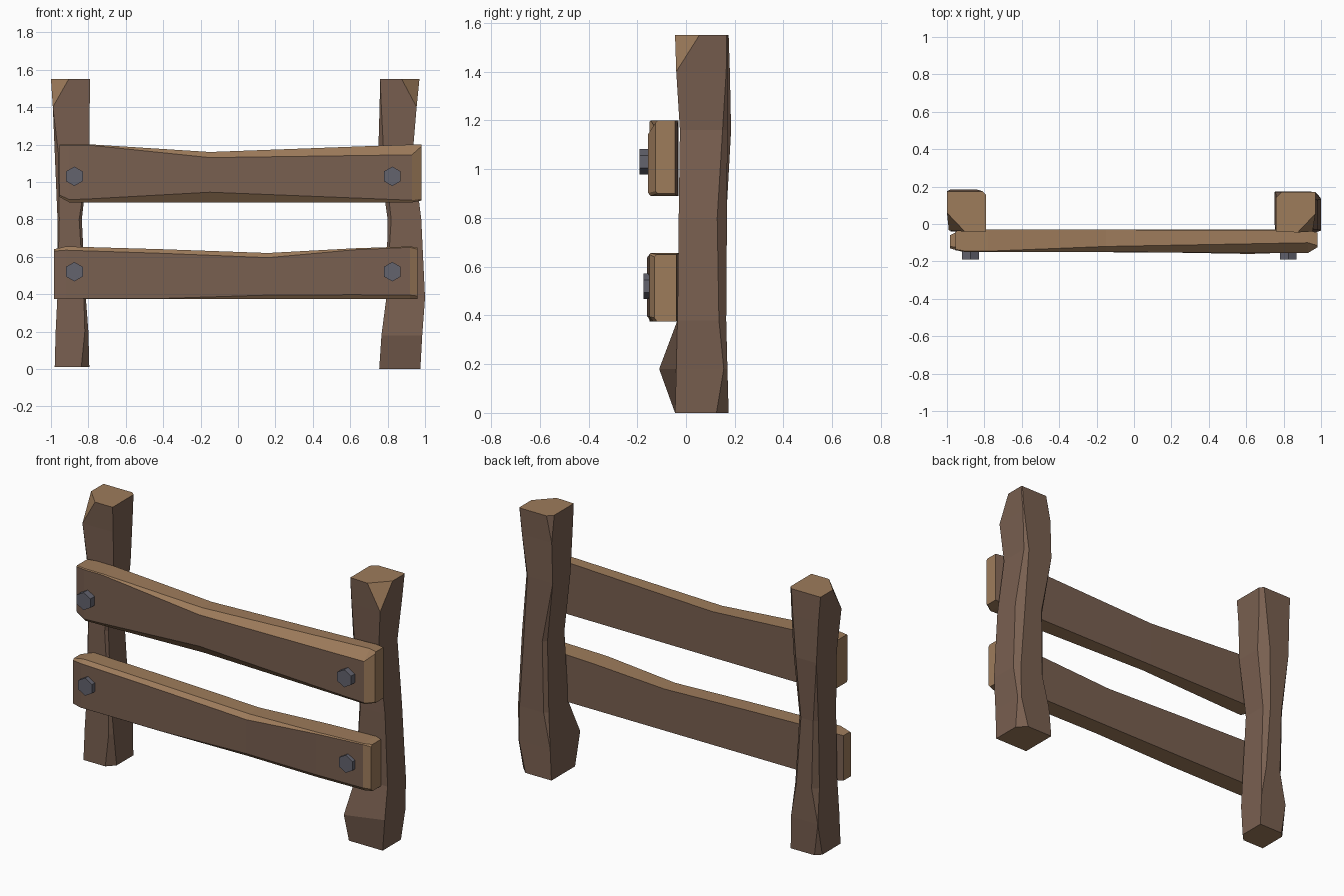
import bpy, bmesh, math
from mathutils import Matrix

if "Cube" in bpy.data.objects:
    bpy.data.objects.remove(bpy.data.objects["Cube"])


def material(name, col):
    m = bpy.data.materials.new(name)
    m.diffuse_color = (*col, 1)
    m.use_nodes = True
    m.node_tree.nodes["Principled BSDF"].inputs["Base Color"].default_value = m.diffuse_color
    return m


WOOD = material("weathered_wood", (0.19, 0.115, 0.08))
CUT = material("cut_wood", (0.34, 0.20, 0.105))
STEEL = material("bolt_steel", (0.125, 0.125, 0.155))


def finish(bm, name, mats, is_cut=None):
    bmesh.ops.remove_doubles(bm, verts=bm.verts, dist=0.0005)
    bmesh.ops.recalc_face_normals(bm, faces=bm.faces)
    bm.normal_update()
    if is_cut:
        for f in bm.faces:
            f.material_index = int(is_cut(f.normal))
    me = bpy.data.meshes.new(name)
    bm.to_mesh(me)
    bm.free()
    for m in mats:
        me.materials.append(m)
    ob = bpy.data.objects.new(name, me)
    bpy.context.collection.objects.link(ob)


def loft(name, rings, is_cut):
    """Skin a list of equal-length rings and cap both ends."""
    bm = bmesh.new()
    vs = [[bm.verts.new(p) for p in r] for r in rings]
    n = len(vs[0])
    for a, b in zip(vs, vs[1:]):
        for i in range(n):
            j = (i + 1) % n
            bm.faces.new((a[i], a[j], b[j], b[i]))
    bm.faces.new(vs[0])
    bm.faces.new(vs[-1])
    finish(bm, name, (WOOD, CUT), is_cut)


def post(name, levels):
    """Level: z, x0, x1, y front-left, y front-right, y back, chamfers FL FR BR BL."""
    rings = []
    for z, x0, x1, yl, yr, yb, fl, fr, br, bl in levels:
        rings.append([(x0, yl + fl, z), (x0 + fl * .95, yl, z),
                      (x1 - fr * .95, yr, z), (x1, yr + fr, z),
                      (x1, yb - br, z), (x1 - br, yb, z),
                      (x0 + bl, yb, z), (x0, yb - bl, z)])
    loft(name, rings, lambda n: abs(n.z) > 0.3)


def rail(name, stations):
    """Station: x, y front, y back, z bottom, z top, top chamfer, bottom chamfer."""
    rings = []
    for x, yf, yb, zb, zt, ct, cb in stations:
        rings.append([(x, yb, zb), (x, yf + cb * .8, zb), (x, yf, zb + cb),
                      (x, yf, zt - ct), (x, yf + ct, zt), (x, yb, zt)])
    loft(name, rings, lambda n: abs(n.y) < 0.9)


# Hewn posts with chipped top corners
post("left_post", [
    (0.01, -.98, -.795, -.04, -.04, .16, 0, .045, 0, .03),
    (0.20, -.975, -.80, -.035, -.035, .165, 0, .02, 0, 0),
    (0.40, -.965, -.815, -.03, -.03, .165, 0, .01, .02, .03),
    (0.80, -.965, -.835, -.03, -.03, .165, .01, .015, .03, .02),
    (1.16, -.98, -.795, -.025, -.025, .185, .02, 0, .05, 0),
    (1.40, -.99, -.793, -.035, -.03, .18, 0, 0, .03, 0),
    (1.55, -1.0, -.79, -.04, -.04, .175, .10, 0, .02, 0)])
post("right_post", [
    (0.0, .755, .975, -.045, -.045, .175, 0, 0, .05, 0),
    (0.18, .767, .985, -.11, -.04, .17, 0, 0, .015, 0),
    (0.38, .793, 1.0, -.035, -.035, .165, 0, 0, .03, .02),
    (0.80, .80, .98, -.03, -.03, .168, .02, 0, .04, .02),
    (1.16, .75, .935, -.025, -.025, .17, .03, 0, .02, 0),
    (1.40, .757, .955, -.035, -.04, .17, .01, 0, .005, 0),
    (1.55, .76, .97, -.04, -.045, .172, 0, .10, .005, .03)])

# Planks with worn top edges
rail("upper_rail", [
    (-.955, -.14, -.04, .92, 1.20, .005, .01),
    (-.90, -.15, -.03, .89, 1.20, .005, .015),
    (-.78, -.15, -.03, .89, 1.20, .005, .02),
    (-.15, -.15, -.03, .89, 1.16, .03, .055),
    (.93, -.155, -.035, .89, 1.20, .055, .012),
    (.98, -.125, -.045, .90, 1.20, .01, .01)])
rail("lower_rail", [
    (-.985, -.13, -.06, .375, .64, .01, 0),
    (-.92, -.148, -.03, .375, .655, .02, 0),
    (-.40, -.15, -.03, .375, .64, .022, .002),
    (.16, -.152, -.03, .375, .62, .025, .02),
    (.62, -.16, -.03, .375, .645, .008, .022),
    (.92, -.15, -.03, .375, .655, .005, .02),
    (.96, -.13, -.04, .375, .65, .01, .015)])

# Hexagonal bolt heads
for row, z, front in (("upper", 1.03, -.19), ("lower", .52, -.175)):
    for side, x in (("left", -.875), ("right", .825)):
        bm = bmesh.new()
        depth = -.12 - front
        mat = (Matrix.Translation((x, front + depth / 2, z))
               @ Matrix.Rotation(math.pi / 2, 4, 'X'))
        bmesh.ops.create_cone(bm, cap_ends=True, segments=6, radius1=.052,
                              radius2=.052, depth=depth, matrix=mat)
        finish(bm, f"{row}_{side}_bolt", (STEEL,))
